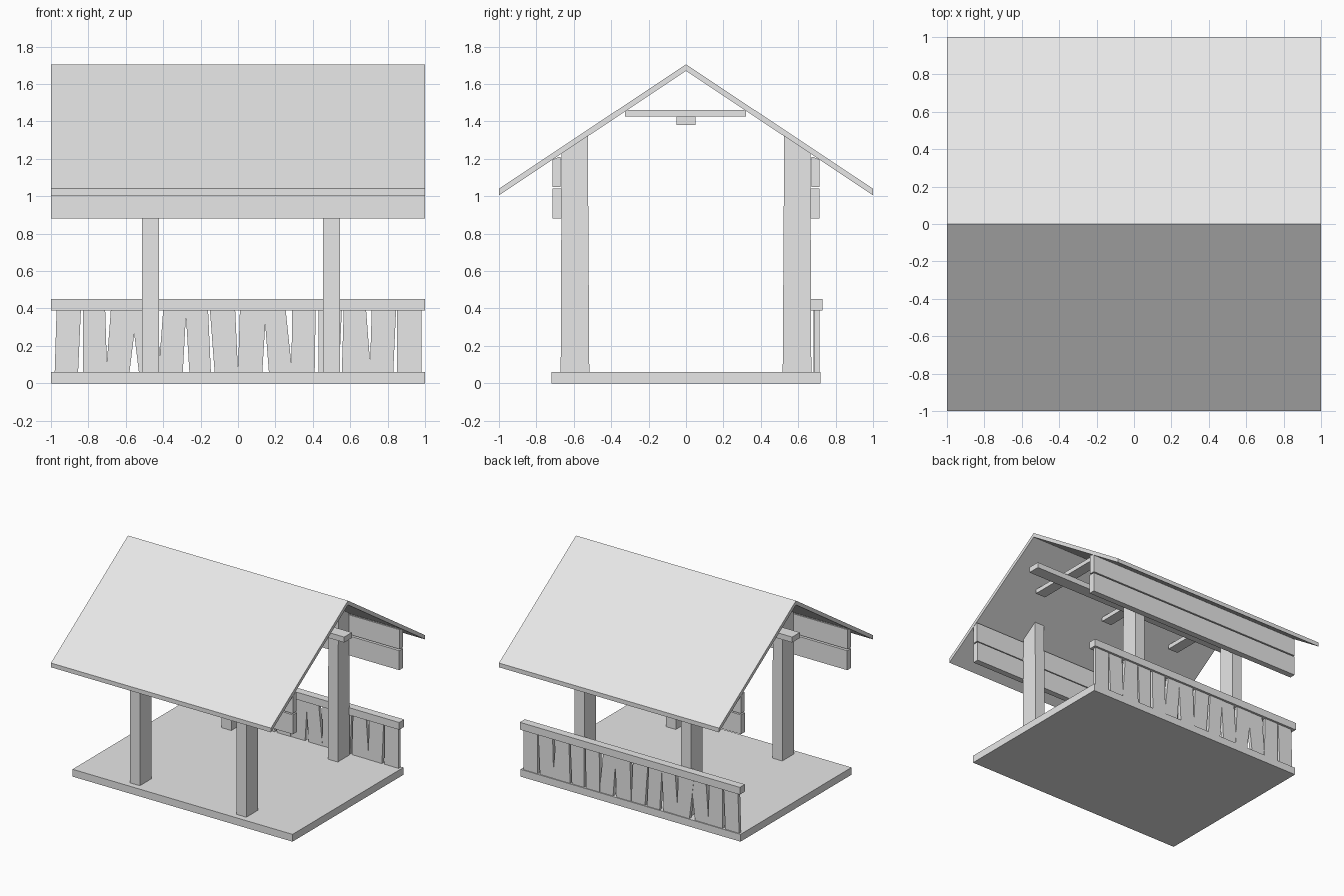
import bpy
import bmesh

cube = bpy.data.objects.get("Cube")
if cube:
    bpy.data.objects.remove(cube, do_unlink=True)

grey = bpy.data.materials.new("pale_grey")
grey.use_nodes = True
grey.diffuse_color = (0.8, 0.8, 0.8, 1)
grey.node_tree.nodes["Principled BSDF"].inputs["Base Color"].default_value = (0.8, 0.8, 0.8, 1)


def prism(name, profile, axis, start, end):
    """Extrude a flat profile along x (profile is y, z) or y (profile is x, z)."""
    bm = bmesh.new()
    place = (lambda p: (start, *p)) if axis == "x" else (lambda p: (p[0], start, p[1]))
    face = bm.faces.new([bm.verts.new(place(p)) for p in profile])
    extruded = bmesh.ops.extrude_face_region(bm, geom=[face])["geom"]
    verts = [v for v in extruded if isinstance(v, bmesh.types.BMVert)]
    offset = (end - start, 0, 0) if axis == "x" else (0, end - start, 0)
    bmesh.ops.translate(bm, verts=verts, vec=offset)
    bmesh.ops.recalc_face_normals(bm, faces=bm.faces)
    mesh = bpy.data.meshes.new(name)
    bm.to_mesh(mesh)
    bm.free()
    mesh.materials.append(grey)
    obj = bpy.data.objects.new(name, mesh)
    bpy.context.collection.objects.link(obj)
    return obj


def box(name, x, y, z):
    return prism(name, [(y[0], z[0]), (y[1], z[0]), (y[1], z[1]), (y[0], z[1])], "x", *x)


FULL = (-1, 1)

# Floor slab
box("floor", FULL, (-0.72, 0.72), (0, 0.06))

# Gable roof, one folded sheet with upright eave edges
prism("roof", [(-1, 1.005), (-1, 1.04), (0, 1.705), (1, 1.04), (1, 1.005), (0, 1.67)],
      "x", *FULL)

# Posts cut to the roof slope, and the boards under each eave
for side, label in ((-1, "front"), (1, "back")):
    post = [(0.517, 0.06), (0.67, 0.06), (0.665, 1.228), (0.525, 1.321)]
    for x, end in ((-0.468, "right"), (0.5, "left")):
        prism(f"{label}_{end}_post", [(side * y, z) for y, z in post],
              "x", x - 0.045, x + 0.045)
    lower = [(0.665, 0.88), (0.715, 0.88), (0.715, 1.04), (0.665, 1.04)]
    upper = [(0.67, 1.05), (0.715, 1.05), (0.715, 1.195), (0.68, 1.21), (0.67, 1.21)]
    for name, board in (("lower", lower), ("upper", upper)):
        prism(f"{label}_{name}_eave_board", [(side * y, z) for y, z in board], "x", *FULL)

# Ridge beam and the collar ties resting on it
box("ridge_beam", FULL, (-0.05, 0.05), (1.38, 1.425))
for i in (-1, 0, 1):
    box(f"collar_tie_{i + 2}", (i * 0.66 - 0.045, i * 0.66 + 0.045),
        (-0.325, 0.32), (1.425, 1.46))

# Back handrail
box("handrail", FULL, (0.665, 0.73), (0.39, 0.45))

# Uneven pickets: gaps between them in hundredths (top left, top right,
# bottom left, bottom right); crossed values make wedge-shaped gaps
gaps = [
    (-97, -97, -98, -98),
    (-84, -83, -85.5, -83),
    (-71, -68, -70, -70.5),
    (-54, -57, -58, -53),
    (-43, -40, -41.5, -42.5),
    (-27.7, -28, -29.5, -26),
    (-16, -15, -14.5, -12.5),
    (-1.5, 1, 0, 0),
    (15, 14, 13, 16.5),
    (25.5, 29, 29, 28.5),
    (41.5, 43, 41, 43),
    (55.5, 56.5, 54, 55.5),
    (68.5, 71.5, 71, 70.5),
    (84.5, 85, 83, 85),
    (98, 98, 98, 98),
]
for i, (a, b) in enumerate(zip(gaps, gaps[1:])):
    outline = [(a[3], 0.06), (b[2], 0.06), (b[0], 0.39), (a[1], 0.39)]
    shift = 0.002 * (i % 2)
    prism(f"picket_{i + 1}", [(x / 100, z) for x, z in outline],
          "y", 0.683 + shift, 0.711 + shift)
